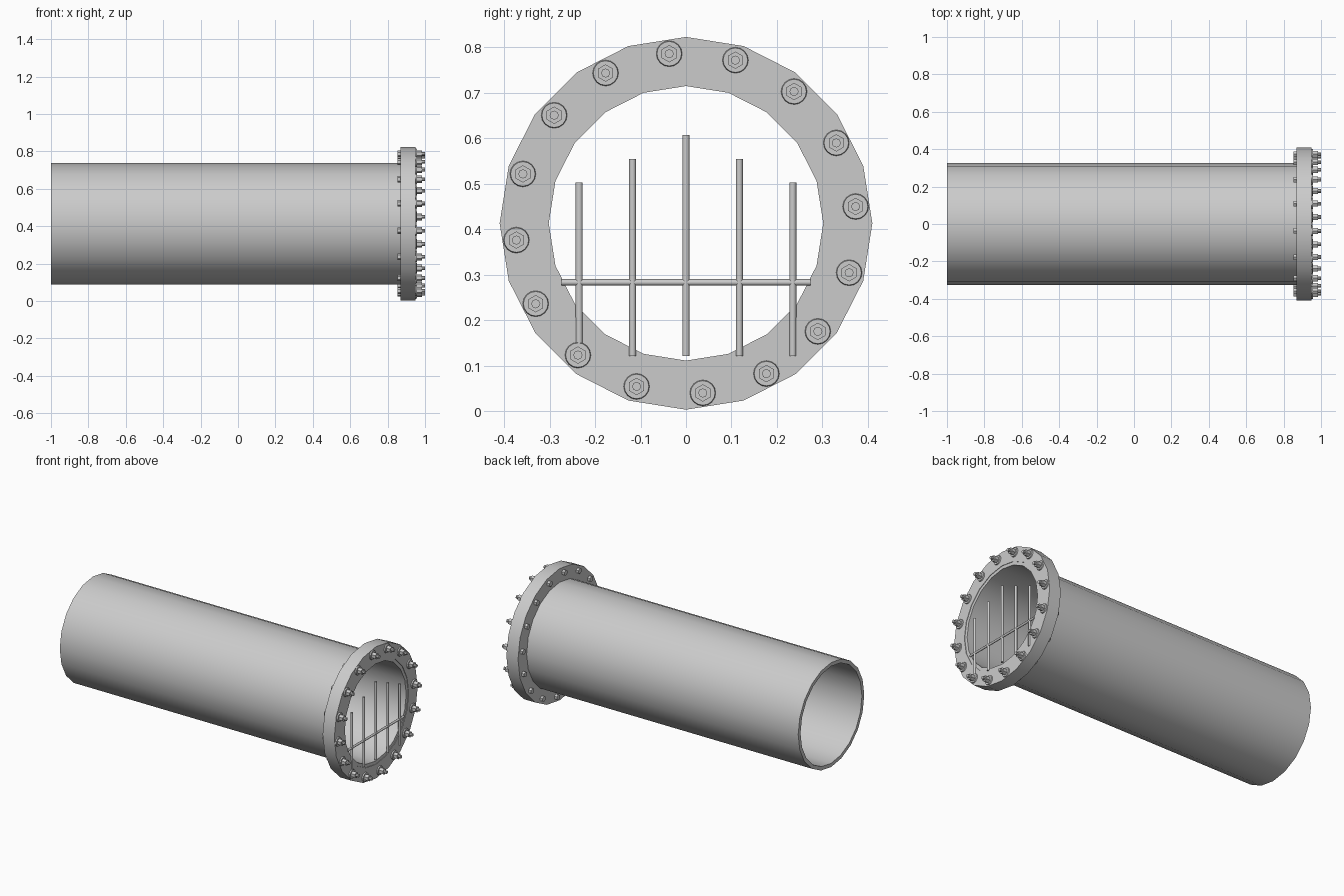
import bpy, bmesh, math
from mathutils import Matrix, Vector

if "Cube" in bpy.data.objects:
    bpy.data.objects.remove(bpy.data.objects["Cube"])

CZ = 0.413          # height of the pipe axis
SIDES = 20


def finish(name, bm, angle=40):
    bmesh.ops.recalc_face_normals(bm, faces=bm.faces)
    me = bpy.data.meshes.new(name)
    bm.to_mesh(me)
    bm.free()
    ob = bpy.data.objects.new(name, me)
    bpy.context.collection.objects.link(ob)
    bpy.ops.object.select_all(action='DESELECT')
    ob.select_set(True)
    bpy.context.view_layer.objects.active = ob
    bpy.ops.object.shade_smooth_by_angle(angle=math.radians(angle))
    return ob


def tube(name, x0, x1, r_out, r_in):
    """Hollow ring along x: a rectangular profile turned around the axis."""
    bm = bmesh.new()
    loops = []
    for x, r in ((x0, r_out), (x1, r_out), (x1, r_in), (x0, r_in)):
        loops.append([bm.verts.new((x, r * math.cos(a), CZ + r * math.sin(a)))
                      for a in (2 * math.pi * i / SIDES for i in range(SIDES))])
    for k in range(4):
        a, b = loops[k], loops[(k + 1) % 4]
        for i in range(SIDES):
            j = (i + 1) % SIDES
            bm.faces.new((a[i], a[j], b[j], b[i]))
    return finish(name, bm)


def rod(bm, p, q, r, sides, r2=None):
    """Add a closed cylinder or cone between two points."""
    p, q = Vector(p), Vector(q)
    rot = (q - p).to_track_quat('Z', 'Y').to_matrix().to_4x4()
    bmesh.ops.create_cone(bm, cap_ends=True, segments=sides, radius1=r,
                          radius2=r if r2 is None else r2, depth=(q - p).length,
                          matrix=Matrix.Translation((p + q) / 2) @ rot)


# pipe and its end flange
tube("pipe", -1.0, 0.947, 0.325, 0.302)
tube("flange", 0.87, 0.95, 0.41, 0.322)

# ring of bolts: washer, hex nut and shank in front, hex head behind
for i in range(16):
    a = math.radians(5.65 + 22.5 * i)
    y, z = 0.375 * math.cos(a), CZ + 0.375 * math.sin(a)
    bm = bmesh.new()
    for x0, x1, r, n, r2 in ((0.948, 0.957, 0.029, 16, 0.027),
                             (0.957, 0.983, 0.019, 6, None),
                             (0.983, 1.0, 0.010, 8, None),
                             (0.853, 0.872, 0.017, 6, None)):
        rod(bm, (x0, y, z), (x1, y, z), r, n, r2)
    finish(f"bolt_{i + 1}", bm, 30)

# grate across the opening: five uprights and one crossbar
for i in range(-2, 3):
    bm = bmesh.new()
    y = 0.1175 * i
    rod(bm, (0.948, y, 0.121), (0.948, y, 0.607 - 0.052 * abs(i)), 0.0078, 10)
    finish(f"grate_upright_{i + 3}", bm)
bm = bmesh.new()
rod(bm, (0.948, -0.274, 0.283), (0.948, 0.274, 0.283), 0.007, 10)
finish("grate_crossbar", bm)
